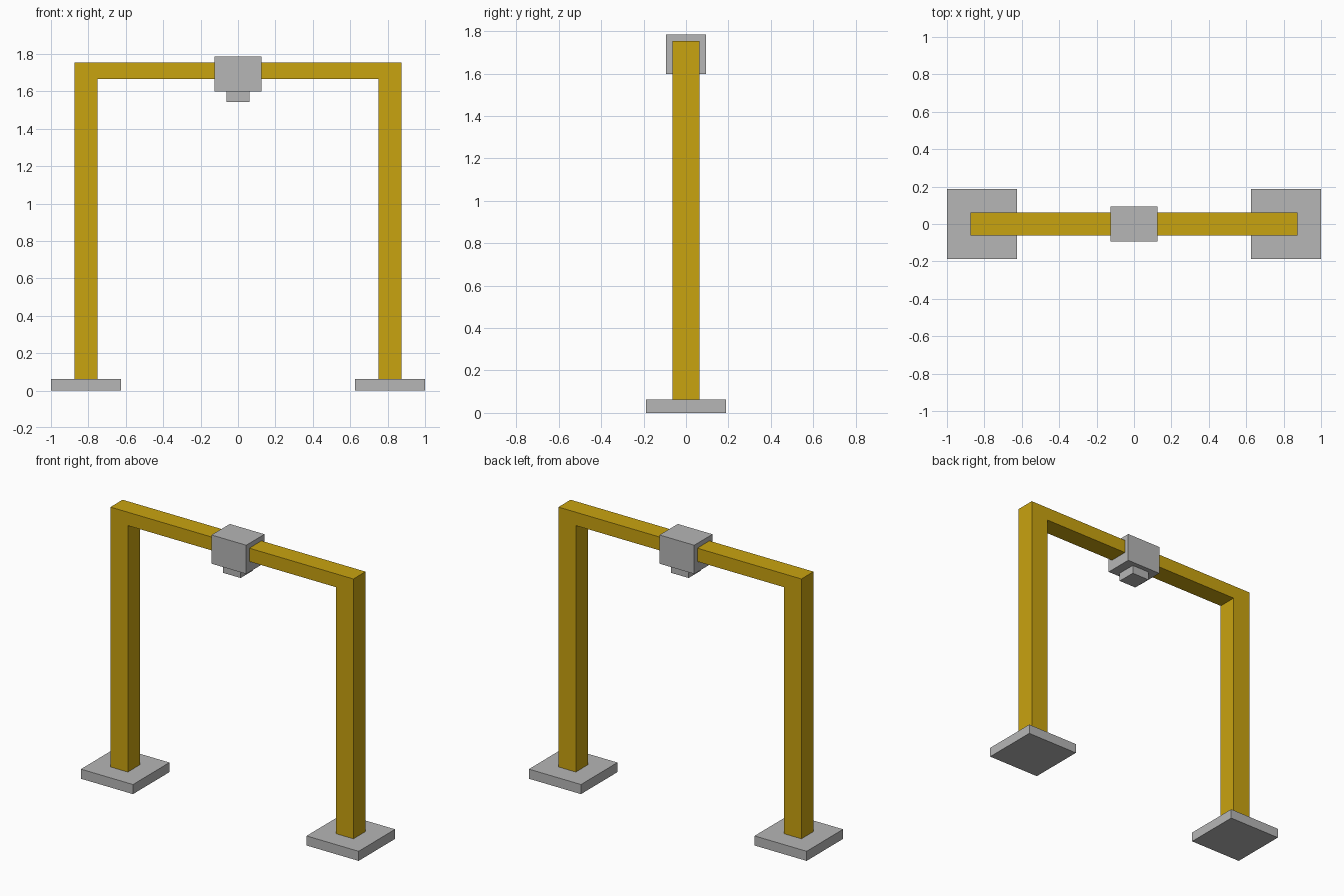
import bpy
import bmesh

cube = bpy.data.objects.get("Cube")
if cube:
    bpy.data.objects.remove(cube, do_unlink=True)


def make_material(name, color):
    mat = bpy.data.materials.new(name)
    mat.use_nodes = True
    mat.diffuse_color = color
    mat.node_tree.nodes["Principled BSDF"].inputs["Base Color"].default_value = color
    return mat


yellow = make_material("yellow paint", (0.584, 0.366, 0.005, 1))
grey = make_material("grey metal", (0.468, 0.468, 0.468, 1))


def add_object(name, bm, mat):
    bmesh.ops.recalc_face_normals(bm, faces=bm.faces)
    mesh = bpy.data.meshes.new(name)
    bm.to_mesh(mesh)
    bm.free()
    mesh.materials.append(mat)
    obj = bpy.data.objects.new(name, mesh)
    bpy.context.collection.objects.link(obj)
    return obj


def box(name, x, size_x, size_y, z0, z1, mat):
    """Box centred on y = 0, standing between heights z0 and z1."""
    bm = bmesh.new()
    bmesh.ops.create_cube(bm, size=1)
    bmesh.ops.scale(bm, vec=(size_x, size_y, z1 - z0), verts=bm.verts)
    bmesh.ops.translate(bm, vec=(x, 0, (z0 + z1) / 2), verts=bm.verts)
    return add_object(name, bm, mat)


FOOT_TOP = 0.0625
BEAM_BOTTOM, BEAM_TOP = 1.667, 1.754
HEAD_BOTTOM, HEAD_TOP = 1.598, 1.785

# Foot plates
for side, x in (("left", 0.8125), ("right", -0.8125)):
    box(f"{side}_foot", x, 0.375, 0.375, 0, FOOT_TOP, grey)

# Gantry frame: one arch outline extruded front to back
half = [(0.75, BEAM_BOTTOM), (0.75, FOOT_TOP), (0.875, FOOT_TOP), (0.875, BEAM_TOP)]
outline = half + [(-x, z) for x, z in reversed(half)]
bm = bmesh.new()
face = bm.faces.new([bm.verts.new((x, -0.0625, z)) for x, z in outline])
ext = bmesh.ops.extrude_face_region(bm, geom=[face], use_keep_orig=True)
moved = [g for g in ext["geom"] if isinstance(g, bmesh.types.BMVert)]
bmesh.ops.translate(bm, vec=(0, 0.125, 0), verts=moved)
add_object("gantry_frame", bm, yellow)

# Trolley on the beam and the tool head below it
box("trolley", 0, 0.25, 0.1875, HEAD_BOTTOM, HEAD_TOP, grey)
box("tool_head", 0, 0.125, 0.125, 1.543, HEAD_BOTTOM, grey)
